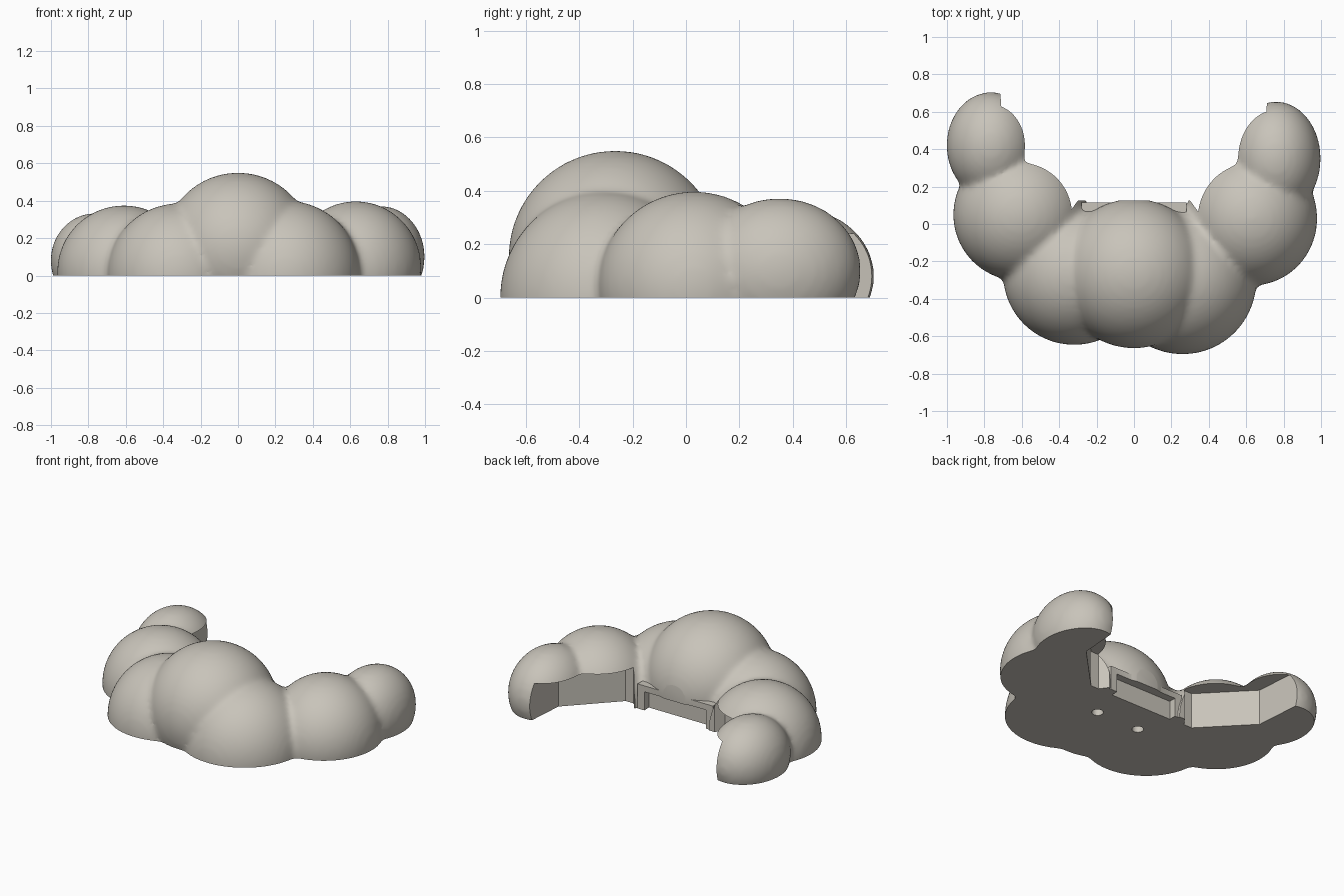
import bpy, bmesh, math
from mathutils import Matrix, Vector

if "Cube" in bpy.data.objects:
    bpy.data.objects.remove(bpy.data.objects["Cube"])

stone = bpy.data.materials.new("warm_grey")
stone.diffuse_color = (0.58, 0.55, 0.49, 1)
stone.use_nodes = True
stone.node_tree.nodes["Principled BSDF"].inputs["Base Color"].default_value = stone.diffuse_color


def make_object(name, bm):
    bmesh.ops.recalc_face_normals(bm, faces=bm.faces)
    mesh = bpy.data.meshes.new(name)
    bm.to_mesh(mesh)
    bm.free()
    mesh.materials.append(stone)
    obj = bpy.data.objects.new(name, mesh)
    bpy.context.collection.objects.link(obj)
    return obj


def box(name, lo, hi):
    bm = bmesh.new()
    lo, hi = Vector(lo), Vector(hi)
    size = hi - lo
    bmesh.ops.create_cube(bm, size=1, matrix=Matrix.Translation((lo + hi) / 2)
                          @ Matrix.Diagonal((*size, 1)))
    return make_object(name, bm)


def prism(name, outline, z0, z1):
    bm = bmesh.new()
    face = bm.faces.new([bm.verts.new((x, y, z0)) for x, y in outline])
    top = bmesh.ops.extrude_face_region(bm, geom=[face])["geom"]
    bmesh.ops.translate(bm, vec=(0, 0, z1 - z0),
                        verts=[v for v in top if isinstance(v, bmesh.types.BMVert)])
    return make_object(name, bm)


def apply_modifiers(obj):
    graph = bpy.context.evaluated_depsgraph_get()
    mesh = bpy.data.meshes.new_from_object(obj.evaluated_get(graph))
    obj.modifiers.clear()
    obj.data = mesh


def boolean(obj, tool, operation):
    m = obj.modifiers.new(operation.lower(), "BOOLEAN")
    m.operation, m.object, m.solver = operation, tool, "EXACT"
    apply_modifiers(obj)
    bpy.data.objects.remove(tool)


# Puffs: centre, radii
puffs = [
    ((0, -0.265, 0.15), (0.40, 0.40, 0.40)),        # middle crown
    ((-0.32, -0.27, 0), (0.38, 0.377, 0.385)),      # front left
    ((0.26, -0.30, 0), (0.395, 0.397, 0.40)),       # front right
    ((-0.61, 0.05, 0.02), (0.357, 0.355, 0.355)),   # left elbow
    ((0.63, 0.03, 0.04), (0.35, 0.36, 0.357)),      # right elbow
    ((-0.765, 0.42, 0.08), (0.237, 0.285, 0.253)),  # left tip
    ((0.76, 0.35, 0.10), (0.238, 0.305, 0.272)),    # right tip
]
bm = bmesh.new()
for centre, radii in puffs:
    bmesh.ops.create_uvsphere(bm, u_segments=64, v_segments=32, radius=1,
                              matrix=Matrix.Translation(centre) @ Matrix.Diagonal((*radii, 1)))
cloud = make_object("cloud_body", bm)

# Merge the puffs and soften the valleys between them
remesh = cloud.modifiers.new("merge", "REMESH")
remesh.mode, remesh.voxel_size = "VOXEL", 0.018
soften = cloud.modifiers.new("soften", "SMOOTH")
soften.factor, soften.iterations = 0.5, 9
apply_modifiers(cloud)

# Flat underside
boolean(cloud, box("ground_cutter", (-2, -2, -1), (2, 2, 0)), "DIFFERENCE")

# Low pocket between the arms, running under the overhanging puffs
half = [(0.30, 0.125), (0.34, 0.07), (0.40, 0.07), (0.69, 0.37), (0.73, 0.9)]
outline = half + [(-x, y) for x, y in reversed(half)]
boolean(cloud, prism("pocket_cutter", outline, -0.1, 0.24), "DIFFERENCE")

# Back ledge with a slot open to the underside
boolean(cloud, box("back_ledge", (-0.28, -0.1, 0), (0.28, 0.115, 0.165)), "UNION")
boolean(cloud, box("slot_cutter", (-0.23, 0.065, -0.1), (0.23, 0.3, 0.125)), "DIFFERENCE")

# Two round sockets in the underside
for x in (-0.16, 0.16):
    bm = bmesh.new()
    bmesh.ops.create_cone(bm, cap_ends=True, segments=24, radius1=0.036, radius2=0.036,
                          depth=0.2, matrix=Matrix.Translation((x, -0.155, 0)))
    boolean(cloud, make_object("socket_cutter", bm), "DIFFERENCE")

cloud.data.materials.clear()
cloud.data.materials.append(stone)
for p in cloud.data.polygons:
    p.material_index = 0
bpy.context.view_layer.objects.active = cloud
cloud.select_set(True)
bpy.ops.object.shade_smooth_by_angle(angle=math.radians(35))
